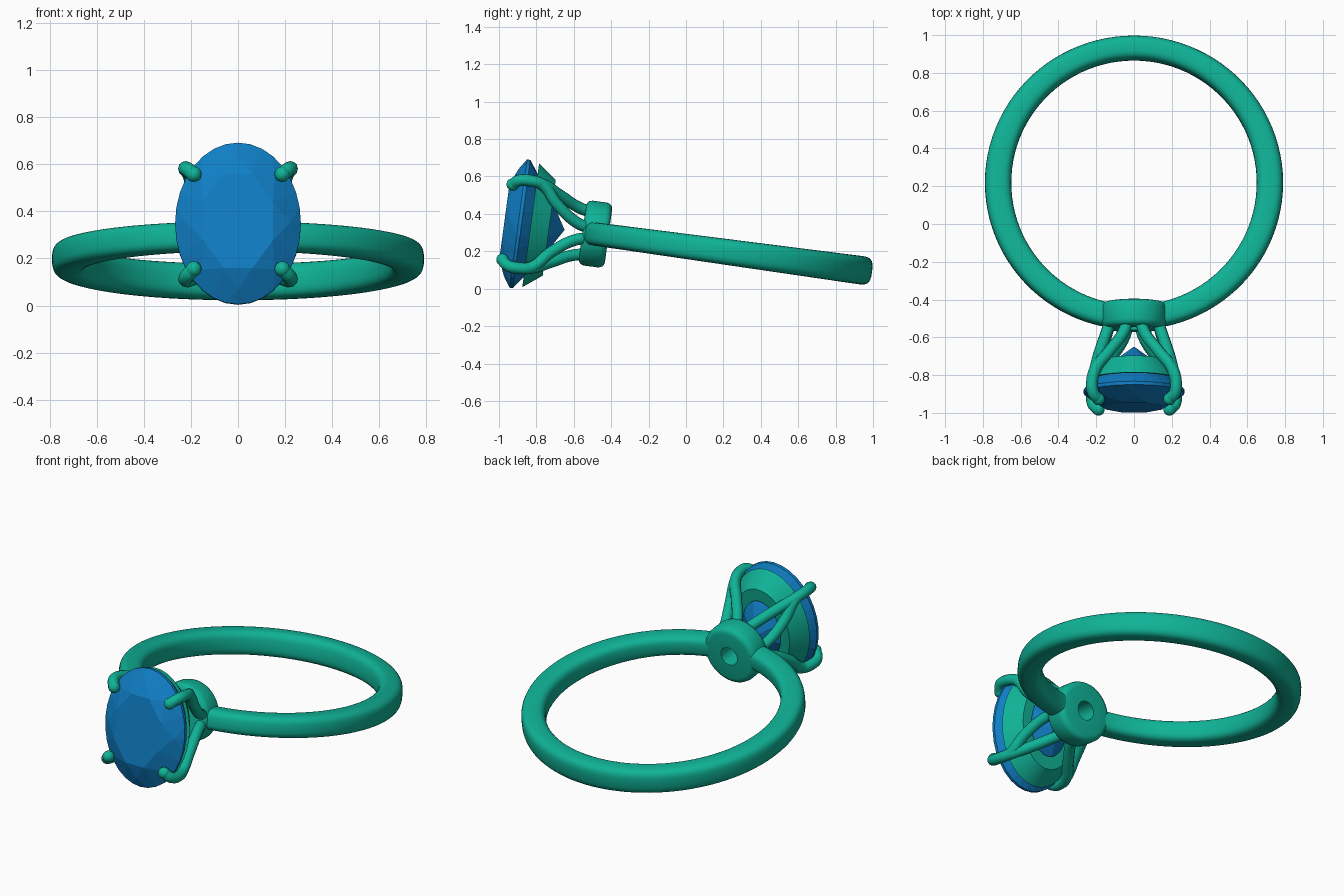
import bpy, bmesh
from math import sin, cos, pi, radians
from mathutils import Matrix, Vector

if "Cube" in bpy.data.objects:
    bpy.data.objects.remove(bpy.data.objects["Cube"])

# Ring frame: local x = sideways, y = ring axis, z = outward towards the stone
A = radians(7.75)
s, c = sin(A), cos(A)
FRAME = Matrix(((1, 0, 0, 0), (0, s, -c, 0.215), (0, c, s, 0.197), (0, 0, 0, 1)))


def material(name, color):
    m = bpy.data.materials.new(name)
    m.diffuse_color = color
    m.use_nodes = True
    m.node_tree.nodes["Principled BSDF"].inputs["Base Color"].default_value = m.diffuse_color
    return m


METAL = material("green metal", (0.005, 0.45, 0.31, 1))
STONE = material("blue stone", (0.005, 0.21, 0.56, 1))


def finish(bm, name, mat, smooth=True):
    bmesh.ops.recalc_face_normals(bm, faces=bm.faces)
    me = bpy.data.meshes.new(name)
    bm.to_mesh(me)
    bm.free()
    ob = bpy.data.objects.new(name, me)
    bpy.context.collection.objects.link(ob)
    ob.matrix_world = FRAME
    me.materials.append(mat)
    if smooth:
        bpy.ops.object.select_all(action='DESELECT')
        ob.select_set(True)
        bpy.context.view_layer.objects.active = ob
        bpy.ops.object.shade_smooth_by_angle(angle=radians(35))
    return ob


def loft(rings, name, closed):
    """Skin a list of closed point loops; join last to first or cap the ends."""
    bm = bmesh.new()
    loops = [[bm.verts.new(p) for p in r] for r in rings]
    pairs = list(zip(loops, loops[1:]))
    if closed:
        pairs.append((loops[-1], loops[0]))
    else:
        bm.faces.new(loops[0])
        bm.faces.new(loops[-1])
    n = len(loops[0])
    for a, b in pairs:
        for i in range(n):
            j = (i + 1) % n
            bm.faces.new((a[i], a[j], b[j], b[i]))
    return finish(bm, name, METAL)


def oval(rx, ry, z, n=64, phase=0.0):
    return [Vector((rx * cos(2 * pi * (i + phase) / n), ry * sin(2 * pi * (i + phase) / n), z))
            for i in range(n)]


def power(v, e):
    return abs(v) ** e * (1 if v >= 0 else -1)


# Band: rounded section swept round the finger, ends hidden in the hub
band = []
for k in range(97):
    t = radians(8 + 344 * k / 96)
    back = (1 - cos(t)) / 2
    half_w = 0.062 + 0.014 * back
    half_r = 0.064 + 0.006 * sin(t) ** 2
    ring = []
    for i in range(28):
        q = 2 * pi * i / 28
        r = 0.716 + 0.007 * back + half_r * power(cos(q), 0.65)
        ring.append((r * sin(t), half_w * power(sin(q), 0.65), r * cos(t)))
    band.append(ring)
loft(band, "band", False)

# Hub: pierced round boss with softened edges
hub = [(0.055, 0.635), (0.14, 0.635), (0.158, 0.639), (0.17, 0.65), (0.175, 0.667),
       (0.175, 0.745), (0.17, 0.762), (0.158, 0.772), (0.14, 0.776), (0.055, 0.776)]
loft([oval(r, r, z) for r, z in hub], "hub", True)

# Basket collar: flared oval seat beneath the stone
collar = [(0.252, 0.334, 1.055), (0.185, 0.258, 0.955), (0.125, 0.182, 0.955), (0.232, 0.312, 1.055)]
loft([oval(*p) for p in collar], "basket_collar", True)

# Stone: faceted oval brilliant as the hull of its facet corners
RX, RY = 0.267, 0.346
points = (oval(RX * 0.6, RY * 0.63, 1.197, 8, 0.5)
          + oval(RX * 0.83, RY * 0.83, 1.161, 8)
          + oval(RX, RY, 1.122, 32) + oval(RX, RY, 1.104, 32)
          + oval(RX * 0.48, RY * 0.48, 0.965, 8, 0.5)
          + [Vector((0, 0, 0.872))])
bm = bmesh.new()
for p in points:
    bm.verts.new(p)
bmesh.ops.convex_hull(bm, input=bm.verts)
bmesh.ops.dissolve_limit(bm, angle_limit=radians(1), verts=bm.verts, edges=bm.edges)
finish(bm, "oval_stone", STONE, smooth=False)

# Prongs: two wires leave the hub and merge into each claw
TIP = [(0.222, 0.236, 1.09), (0.216, 0.229, 1.15), (0.188, 0.203, 1.18)]
WIRES = {
    "inner": [(0.035, 0.115, 0.74), (0.05, 0.125, 0.80), (0.13, 0.18, 0.92), (0.203, 0.226, 1.02)],
    "outer": [(0.125, 0.03, 0.74), (0.145, 0.042, 0.80), (0.185, 0.13, 0.93), (0.205, 0.222, 1.02)],
}


def wire(name, pts, radius):
    cu = bpy.data.curves.new(name, 'CURVE')
    cu.dimensions = '3D'
    cu.bevel_depth = radius
    cu.bevel_resolution = 4
    cu.use_fill_caps = True
    sp = cu.splines.new('BEZIER')
    sp.resolution_u = 8
    sp.bezier_points.add(len(pts) - 1)
    for bp, p in zip(sp.bezier_points, pts):
        bp.co = p
        bp.handle_left_type = bp.handle_right_type = 'AUTO'
    ob = bpy.data.objects.new(name, cu)
    bpy.context.collection.objects.link(ob)
    ob.matrix_world = FRAME
    cu.materials.append(METAL)
    bpy.ops.object.select_all(action='DESELECT')
    ob.select_set(True)
    bpy.context.view_layer.objects.active = ob
    bpy.ops.object.convert(target='MESH')
    bpy.ops.object.shade_smooth_by_angle(angle=radians(40))


for sx, side in ((1, "right"), (-1, "left")):
    for sy, level in ((1, "upper"), (-1, "lower")):
        for kind, path in WIRES.items():
            wire(f"{level}_{side}_{kind}_prong",
                 [(sx * x, sy * y, z) for x, y, z in path + TIP], 0.031)
        # Rounded claw tip
        bm = bmesh.new()
        x, y, z = TIP[-1]
        bmesh.ops.create_uvsphere(bm, u_segments=20, v_segments=12, radius=0.033,
                                  matrix=Matrix.Translation((sx * x, sy * y, z)))
        finish(bm, f"{level}_{side}_claw_tip", METAL)
